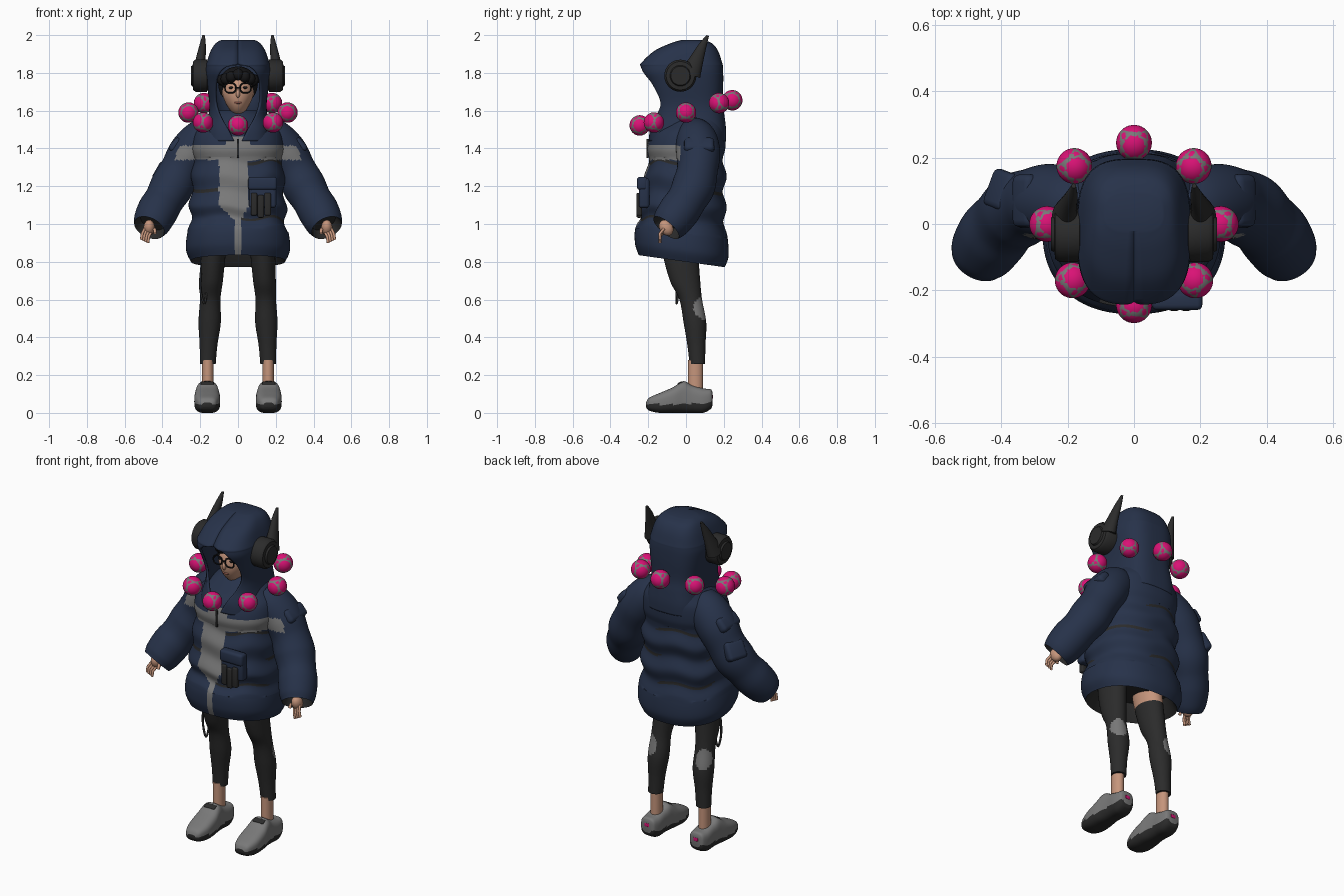
import bpy, bmesh, math
from mathutils import Vector, Matrix, Euler

if "Cube" in bpy.data.objects:
    bpy.data.objects.remove(bpy.data.objects["Cube"])


def material(name, rgb):
    m = bpy.data.materials.new(name)
    m.use_nodes = True
    m.diffuse_color = (*rgb, 1)
    bsdf = m.node_tree.nodes["Principled BSDF"]
    bsdf.inputs["Base Color"].default_value = (*rgb, 1)
    bsdf.inputs["Roughness"].default_value = 0.8
    return m


NAVY = material("navy cloth", (0.020, 0.032, 0.068))
DARK = material("charcoal", (0.024, 0.024, 0.024))
GREY = material("grey cloth", (0.19, 0.19, 0.19))
PINK = material("hot pink", (0.70, 0.006, 0.18))
SKIN = material("skin", (0.56, 0.30, 0.20))
HAIR = material("black", (0.008, 0.008, 0.009))
LIPS = material("lips", (0.33, 0.12, 0.09))


def finish(bm, name, mats, angle=40):
    me = bpy.data.meshes.new(name)
    bm.to_mesh(me)
    bm.free()
    for m in mats:
        me.materials.append(m)
    me.polygons.foreach_set("use_smooth", [True] * len(me.polygons))
    me.set_sharp_from_angle(angle=math.radians(angle))
    ob = bpy.data.objects.new(name, me)
    bpy.context.collection.objects.link(ob)
    return ob


def spline(keys, n):
    """Smooth interpolation through tuples of numbers."""
    out = []
    for i in range(len(keys) - 1):
        a, b, c, d = (keys[min(max(j, 0), len(keys) - 1)] for j in range(i - 1, i + 3))
        for k in range(n):
            t = k / n
            out.append(tuple(q + 0.5 * t * (r - p + t * (2*p - 5*q + 4*r - s + t * (3*(q - r) + s - p)))
                             for p, q, r, s in zip(a, b, c, d)))
    return out + [keys[-1]]


def power(v, p):
    return math.copysign(abs(v) ** p, v)


def oval(n, p=1.0, start=0.0):
    """Unit superellipse points, beginning near the front."""
    return [(power(math.sin(t), p), -power(math.cos(t), p))
            for t in (start + (2*math.pi - 2*start) * i / n for i in range(n + (start != 0)))]


def loft(name, rows, mats, rule=None, closed=True, caps=(True, True), angle=40):
    bm = bmesh.new()
    vs = [[bm.verts.new(p) for p in row] for row in rows]
    n = len(rows[0])
    for r in range(len(rows) - 1):
        for i in range(n if closed else n - 1):
            j = (i + 1) % n
            f = bm.faces.new((vs[r][i], vs[r][j], vs[r+1][j], vs[r+1][i]))
            f.material_index = rule(f.calc_center_median(), r) if rule else 0
    for r, on in ((0, caps[0]), (-1, caps[1])):
        if on:
            f = bm.faces.new(vs[r])
            f.material_index = rule(f.calc_center_median(), r % len(rows)) if rule else 0
    bmesh.ops.remove_doubles(bm, verts=bm.verts, dist=1e-5)
    bmesh.ops.recalc_face_normals(bm, faces=bm.faces)
    return finish(bm, name, mats, angle)


def ball(name, loc, size, mats, rot=(0, 0, 0), rule=None, shape=None, sub=3):
    bm = bmesh.new()
    bmesh.ops.create_icosphere(bm, subdivisions=sub, radius=1)
    if rule:
        for f in bm.faces:
            f.material_index = rule(f.calc_center_median().normalized())
    if shape:
        for v in bm.verts:
            v.co = shape(v.co)
    bm.transform(Matrix.LocRotScale(Vector(loc), Euler(rot), Vector(size)))
    return finish(bm, name, mats)


def box(name, loc, size, mat, rot=(0, 0, 0), bevel=0.01):
    bm = bmesh.new()
    bmesh.ops.create_cube(bm, size=1, matrix=Matrix.Diagonal((*size, 1)))
    bmesh.ops.bevel(bm, geom=bm.edges[:], offset=bevel, segments=3, profile=0.5, affect='EDGES')
    bm.transform(Matrix.LocRotScale(Vector(loc), Euler(rot), None))
    return finish(bm, name, [mat])


def tube(name, points, radius, mat, cyclic=False):
    cu = bpy.data.curves.new(name, 'CURVE')
    cu.dimensions = '3D'
    cu.bevel_depth = radius
    cu.bevel_resolution = 2
    sp = cu.splines.new('POLY')
    sp.points.add(len(points) - 1)
    for p, co in zip(sp.points, points):
        p.co = (*co, 1)
    sp.use_cyclic_u = cyclic
    cu.materials.append(mat)
    ob = bpy.data.objects.new(name, cu)
    bpy.context.collection.objects.link(ob)


# Puffer coat body: height, half width, front, back
coat = spline([(.80, .25, -.25, .205), (.86, .275, -.27, .225), (.95, .268, -.268, .22),
               (1.02, .243, -.238, .197), (1.09, .262, -.25, .215), (1.17, .238, -.222, .193),
               (1.25, .25, -.222, .215), (1.33, .232, -.195, .193), (1.40, .245, -.205, .208),
               (1.48, .23, -.18, .21), (1.53, .19, -.13, .2), (1.58, .14, -.08, .18),
               (1.60, .10, -.05, .12)], 9)
coat = [(.90, .2, -.2, .16), (.82, .235, -.235, .19)] + coat
rows = []
for z, w, f, b in coat:
    row = []
    for u, v in oval(140, 0.88):
        y = (f + b) / 2 + v * (b - f) / 2
        drop = 0.14 * y * max(0, min(1, (1.1 - z) / .2))
        wave = 0.012 * math.sin(5 * u + 3 * v) * (.95 < z < 1.35)
        row.append((u * w, y, z - drop + wave))
    rows.append(row)


def chest_band(c):
    return c.y < -.03 and 1.34 < c.z < 1.415


def coat_rule(c, r):
    if r < 2 or (c.y < -.1 and abs(c.x) < .008 and c.z < .92):
        return 1
    taper = max(0, 1.1 - c.z)
    panel = c.y < -.1 and -.10 + taper < c.x < .055 - .5 * taper and 1.01 < c.z < 1.38
    throat = c.y < -.1 and abs(c.x) < .06 and 1.4 < c.z < 1.46
    zip_tape = c.y < -.1 and abs(c.x) < .012 and c.z < 1.1
    if chest_band(c) or panel or throat or zip_tape:
        return 2
    seam = min(abs(coat[r][0] + .004 - z) for z in (1.02, 1.17, 1.33)) < .009
    return 1 if seam and math.sin(9 * c.x + 7 * c.y + 20 * coat[r][0]) > -.1 else 0


loft("coat_body", rows, [NAVY, DARK, GREY], coat_rule)
box("zip_line", (0, -.203, 1.40), (.01, .012, .1), DARK, bevel=.002)

# Hood: height, half width, front, back, half opening
rows = []
for z, w, f, b, o in spline([(1.44, .17, -.19, .205, .02), (1.50, .165, -.185, .205, .05),
                             (1.57, .15, -.165, .197, .09), (1.64, .145, -.165, .187, .115),
                             (1.74, .158, -.20, .19, .115), (1.80, .165, -.23, .19, .095),
                             (1.835, .163, -.235, .188, .055), (1.85, .16, -.23, .185, 0),
                             (1.91, .14, -.165, .165, 0), (1.95, .115, -.08, .135, 0),
                             (1.968, .085, -.02, .09, 0)], 5):
    start = math.asin(max(.0001, o / w) ** (1 / .65))
    rows.append([(u * w, (f + b) / 2 + v * (b - f) / 2, z) for u, v in oval(80, .65, start)])
hood = loft("hood", rows, [NAVY], closed=False, caps=(False, True), angle=60)
mod = hood.modifiers.new("thickness", 'SOLIDIFY')
mod.thickness = .014
mod.offset = 0

# Head, face and hair
ball("head", (0, -.03, 1.69), (.085, .10, .12), [SKIN],
     shape=lambda v: Vector((v.x * (1 - .35 * max(0, -v.z)), v.y, v.z)))
loft("neck", [[(u * .045, v * .045 - .01, z) for u, v in oval(24)] for z in (1.48, 1.64)], [SKIN])
ball("nose", (0, -.132, 1.69), (.011, .014, .022), [SKIN])
ball("mouth", (0, -.119, 1.642), (.022, .006, .006), [LIPS])
ball("hair_back", (0, .005, 1.735), (.105, .10, .10), [HAIR])
for i in range(9):
    a = math.radians(-100 + 25 * i)
    ball("hair_fringe", (.083 * math.sin(a), -.03 - .08 * math.cos(a), 1.792 - .03 * abs(math.sin(a))),
         (.03, .03, .032), [HAIR], sub=2)
for s in (1, -1):
    ring = [(s * .04 + .029 * u, -.137, 1.72 + .026 * v) for u, v in oval(24, .8)]
    tube("glasses_rim", ring, .004, HAIR, True)
    tube("glasses_arm", [(s * .068, -.137, 1.725), (s * .085, -.02, 1.73)], .004, HAIR)
    ball("eye", (s * .038, -.118, 1.722), (.012, .006, .007), [HAIR], sub=2)
    box("eyebrow", (s * .04, -.114, 1.757), (.038, .008, .007), HAIR, (0, s * .1, 0), .002)
tube("glasses_bridge", [(-.012, -.137, 1.722), (.012, -.137, 1.722)], .004, HAIR)

# Ear cups with swept horns
for s in (1, -1):
    disc = [(.155, .07), (.165, .085), (.225, .085), (.238, .075), (.24, .055), (.25, .05)]
    loft("ear_cup", [[(s * x, -.03 + r * u, 1.785 + r * v) for u, v in oval(40)] for x, r in disc], [DARK])
    horn = spline([(.208, .02, 1.79, .04, .055), (.198, .055, 1.87, .027, .036),
                   (.188, .085, 1.94, .018, .022), (.182, .115, 1.998, .007, .007)], 5)
    loft("horn", [[(s * (x + a * u), y + b * v, z + .3 * b * -v) for u, v in oval(20)]
                  for x, y, z, a, b in horn], [DARK])


# Floating ring of patterned balls
def spots(d):
    return int(max(map(abs, d)) > .79 or sum(map(abs, d)) / math.sqrt(3) > .985)


for x, y, z in ((0, -.245, 1.522), (.185, -.17, 1.537), (-.185, -.17, 1.537), (.262, 0, 1.59),
                (-.262, 0, 1.59), (.18, .175, 1.64), (-.18, .175, 1.64), (0, .245, 1.655)):
    ball("orbit_ball", (x, y, z), (.054,) * 3, [GREY, PINK], (-.25, 0, math.atan2(x, -y)), spots, sub=4)

# Sleeves with open cuffs, pads and hands: centre, radius
for s in (1, -1):
    path = spline([(.13, .04, 1.49, .085), (.19, .055, 1.445, .11), (.255, .065, 1.37, .116),
                   (.305, .06, 1.285, .108), (.35, .04, 1.2, .114), (.39, .005, 1.13, .105),
                   (.425, -.035, 1.07, .108), (.455, -.08, 1.01, .10), (.47, -.105, .98, .085)], 9)
    pts = [Vector((s * p[0], p[1], p[2])) for p in path]
    rows = []
    for i, p in enumerate(pts):
        tan = (pts[min(i + 1, len(pts) - 1)] - pts[max(i - 1, 0)]).normalized()
        side = tan.cross(Vector((0, 1, 0))).normalized()
        fwd = side.cross(tan)
        rows.append([p + path[i][3] * (u * side + v * fwd) for u, v in oval(72)])
    end, last = pts[-1], len(pts) - 1
    rows.append([end + (q - end) * .8 - tan * .05 for q in rows[-1]])
    loft("sleeve", rows, [NAVY, DARK, GREY],
         lambda c, r: 1 if r >= last else 2 if chest_band(c) and c.y < -.005 else 0)
    box("sleeve_pad", (s * .325, .07, 1.415), (.06, .16, .085), NAVY, (0, s * -.72, 0), .022)
    palm = end + tan * .0
    ball("palm", palm, (.03, .035, .045), [SKIN], (.6, 0, 0))
    for k in range(4):
        base = palm + side * (.013 * (k - 1.5)) + tan * .02
        tube("finger", [base, base + tan * .035, base + tan * .05 + Vector((0, .01, -.022))], .0075, SKIN)
    tube("thumb", [palm, palm + Vector((s * -.03, -.02, -.01)), palm + Vector((s * -.03, -.03, -.03))], .009, SKIN)
box("sleeve_pocket", (-.395, .10, 1.275), (.06, .12, .11), NAVY, (0, .55, -.35), .02)

# Chest pocket with hanging straps
box("pocket", (.13, -.222, 1.165), (.145, .055, .16), NAVY, bevel=.015)
box("pocket_flap", (.13, -.232, 1.215), (.152, .055, .07), NAVY, bevel=.015)
for i in range(3):
    box("pocket_strap", (.085 + .036 * i, -.247, 1.105 - .012 * (i % 2)), (.034, .03, .12), DARK, bevel=.008)

# Hanging cord at the hip
tube("hip_cord", spline([(-.18, -.04, .86), (-.195, -.05, .76), (-.2, -.05, .66), (-.18, -.05, .58),
                         (-.168, -.04, .64), (-.18, -.03, .75), (-.17, -.03, .86)], 6), .006, DARK)

# Legs and shoes
for s in (1, -1):
    leg = spline([(.115, -.04, 1.0, .07, .10), (.13, -.03, .85, .066, .095), (.14, -.005, .7, .06, .08),
                  (.147, .025, .6, .054, .06), (.15, .047, .48, .059, .06), (.156, .055, .36, .047, .048),
                  (.16, .06, .26, .042, .041)], 10)

    def leg_rule(c, r, s=s):
        patch = ((c.x - s * .175) / .045) ** 2 + ((c.y - .085) / .06) ** 2 + ((c.z - .55) / .06) ** 2 < 1
        return 1 if patch else 2 if s < 0 and c.z > .83 else 0

    loft("legging", [[(s * (x + a * u), y + b * v, z) for u, v in oval(48)] for x, y, z, a, b in leg],
         [DARK, GREY, SKIN], leg_rule)
    loft("ankle", [[(s * .16 + .031 * u, .05 + .04 * v, z) for u, v in oval(24)] for z in (.08, .28)], [SKIN])
    shoe = spline([(-.212, .025, .03, .055), (-.195, .048, .012, .08), (-.14, .066, 0, .105),
                   (-.07, .068, 0, .135), (-.015, .06, 0, .168), (.03, .056, 0, .148),
                   (.09, .056, 0, .13), (.13, .046, .02, .125), (.14, .03, .04, .11)], 7)
    loft("shoe", [[(s * .163 + w * u, y, (lo + hi) / 2 + v * (hi - lo) / 2) for u, v in oval(48, .65)]
                  for y, w, lo, hi in shoe], [GREY, DARK], lambda c, r: int(c.z < .045 + .1 * max(0, c.y)))
    box("shoe_lace", (s * .163, -.03, .153), (.07, .03, .02), DARK, (.5, 0, 0), .005)
    box("heel_tab", (s * .163, .138, .085), (.03, .008, .02), PINK, bevel=.002)
